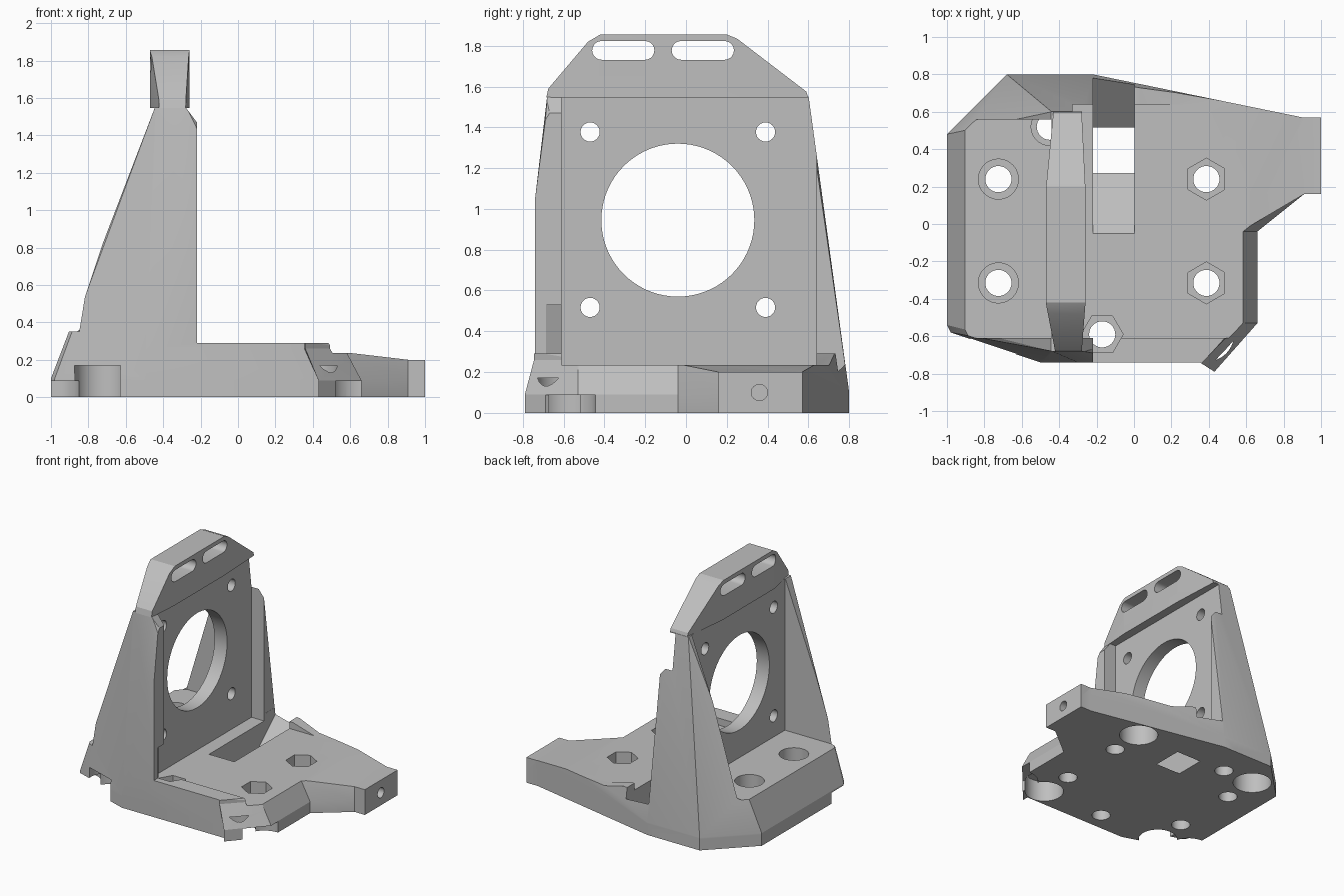
import bpy, bmesh, math

cube = bpy.data.objects.get("Cube")
if cube:
    bpy.data.objects.remove(cube)

grey = bpy.data.materials.new("plain_grey")
grey.use_nodes = True
colour = (0.52, 0.52, 0.52, 1)
grey.diffuse_color = colour
grey.node_tree.nodes["Principled BSDF"].inputs["Base Color"].default_value = colour


def finish(name, bm):
    bmesh.ops.recalc_face_normals(bm, faces=bm.faces)
    mesh = bpy.data.meshes.new(name)
    bm.to_mesh(mesh)
    bm.free()
    mesh.materials.append(grey)
    ob = bpy.data.objects.new(name, mesh)
    bpy.context.collection.objects.link(ob)
    return ob


def loft(name, axis, layers):
    """Join outlines of equal length, each at its own place along an axis."""
    place = {"x": lambda a, b, d: (d, a, b),
             "y": lambda a, b, d: (a, d, b),
             "z": lambda a, b, d: (a, b, d)}[axis]
    bm = bmesh.new()
    rows = [[bm.verts.new(place(a, b, d)) for a, b in points] for d, points in layers]
    bm.faces.new(rows[0])
    bm.faces.new(rows[-1])
    for low, high in zip(rows, rows[1:]):
        for i in range(len(low)):
            bm.faces.new((low[i - 1], low[i], high[i], high[i - 1]))
    return finish(name, bm)


def prism(name, axis, points, lo, hi):
    return loft(name, axis, [(lo, points), (hi, points)])


def hull(name, points):
    """Smallest convex solid around the points."""
    bm = bmesh.new()
    for p in points:
        bm.verts.new(p)
    bmesh.ops.convex_hull(bm, input=bm.verts)
    loose = [v for v in bm.verts if not v.link_faces]
    bmesh.ops.delete(bm, geom=loose, context="VERTS")
    return finish(name, bm)


def ring(a, b, r, n=40, turn=0.0):
    return [(a + r * math.cos(turn + i * math.tau / n),
             b + r * math.sin(turn + i * math.tau / n)) for i in range(n)]


def slot(a0, a1, b, r, n=10):
    """Outline with round ends."""
    ends = [(a1 - r, -math.pi / 2), (a0 + r, math.pi / 2)]
    return [(c + r * math.cos(t + math.pi * i / n), b + r * math.sin(t + math.pi * i / n))
            for c, t in ends for i in range(n + 1)]


def combine(target, other, operation):
    mod = target.modifiers.new("shape", "BOOLEAN")
    mod.operation, mod.solver, mod.object = operation, "EXACT", other
    bpy.context.view_layer.objects.active = target
    bpy.ops.object.modifier_apply(modifier=mod.name)
    bpy.data.objects.remove(other)


def cut(target, axis, points, lo, hi):
    combine(target, prism("cutter", axis, points, lo, hi), "DIFFERENCE")


# Plan of the base, and the same plan with its right edge and corner drawn in
plan = [(-1, .48), (-.68, .8), (-.22, .8), (.9, .57), (1, .57), (1, .16), (.91, .16),
        (.66, -.04), (.66, -.53), (.43, -.79), (.43, -.74), (-.5, -.74), (-.98, -.58), (-1, -.54)]
drawn_in = {(.66, -.04): (.57, -.04), (.66, -.53): (.57, -.53),
            (.43, -.79): (.36, -.745), (.43, -.74): (.355, -.74)}
upper_plan = [drawn_in.get(p, p) for p in plan]

# Bracket body: tapering from the base to the top of the plate
corners = [(x, y, z) for x, y in plan for z in (-.05, .1)]
corners += [(1, .57, .2), (1, .16, .2), (.9, .57, .2)]
corners += [(x, y, 1.56) for x in (-.44, -.28) for y in (-.68, .6)]
corners += [(-.22, -.74, 1.05), (-.3, -.74, 1.05)]
body = hull("bracket_body", corners)
front = [(-1.1, 0), (-1.1, 1.55), (-.28, 1.55), (-.22, 1.47), (-.22, .29), (.49, .29),
         (.51, .26), (.57, .24), (.91, .2), (1.1, .2), (1.1, 0)]
combine(body, prism("front", "y", front, -1, 1), "INTERSECT")
combine(body, loft("plan", "z", [(-.2, plan), (.09, plan), (.26, upper_plan), (2, upper_plan)]),
        "INTERSECT")

# Pockets on both sides of the upright plate
cut(body, "z", [(-1.2, -.61), (-.44, -.61), (-.44, .56), (-.84, .56), (-.89, .52), (-1.2, .52)],
    .35, 1.7)
cut(body, "z", [(-.33, -.61), (1.2, -.61), (1.2, .64), (-.33, .64)], .235, 1.549)
# Back rim fading out towards the tip
cut(body, "y", [(0, .3), (.22, .235), (1.2, .235), (1.2, .5), (0, .5)], .6, 1)

# Motor opening and its four screw holes
cut(body, "x", ring(-.04, .945, .375, 72), -.6, -.2)
for y in (-.47, .39):
    for z in (.517, 1.377):
        cut(body, "x", ring(y, z, .047, 24), -.6, -.2)

# Screw holes in the base, with round or six-sided seats
point_up = math.pi / 2
seats = [(-.725, .24, 40, .107, .25, .6), (-.725, -.315, 40, .107, .25, .6),
         (.387, .24, 6, .112, .13, .6), (.387, -.315, 6, .112, .13, .6),
         (-.17, -.59, 6, .112, .15, .53), (-.45, .52, 40, .1, .2, .53)]
for x, y, sides, radius, low, high in seats:
    turn = 0 if y < -.5 else point_up
    cut(body, "z", ring(x, y, .07, 32), -.1, .5)
    cut(body, "z", ring(x, y, radius, sides, turn), low, high)

# Round recesses underneath, and shallow corner notches
for x in (-.73, .39):
    for y in (-.59, .52):
        cut(body, "z", ring(x, y, .145), -.1, .17)
for x, y in ((-1, -.55), (.65, -.6)):
    cut(body, "z", ring(x, y, .157), -.1, .087)

# Strap channel through the floor, and the hole in the tip
channel = [(-.05, .5), (-.05, .235), (.28, -.005), (.51, -.005), (.78, .235), (.78, .5)]
cut(body, "x", channel, -.219, .003)
cut(body, "x", ring(.36, .1, .04, 24), .6, 1.1)

# Head of the plate, thick in the middle, with two strap slots
outline = [(-.685, 1.545), (-.675, 1.59), (-.48, 1.82), (-.42, 1.855), (.2, 1.855),
           (.25, 1.835), (.59, 1.575), (.6, 1.545)]
thickness = [(-.42, -.69), (-.47, -.43), (-.47, .2), (-.43, .61), (-.28, .61),
             (-.26, .2), (-.26, -.43), (-.28, -.69)]
head = prism("plate_head", "x", outline, -.6, -.1)
combine(head, prism("thickness", "z", thickness, 1.4, 2), "INTERSECT")
for a, b in ((-.46, -.155), (-.07, .235)):
    cut(head, "x", slot(a, b, 1.777, .046), -.6, -.1)

# Flat faces with smooth round holes
for ob in (body, head):
    bpy.ops.object.select_all(action="DESELECT")
    ob.select_set(True)
    bpy.context.view_layer.objects.active = ob
    bpy.ops.object.shade_smooth_by_angle(angle=math.radians(20))
